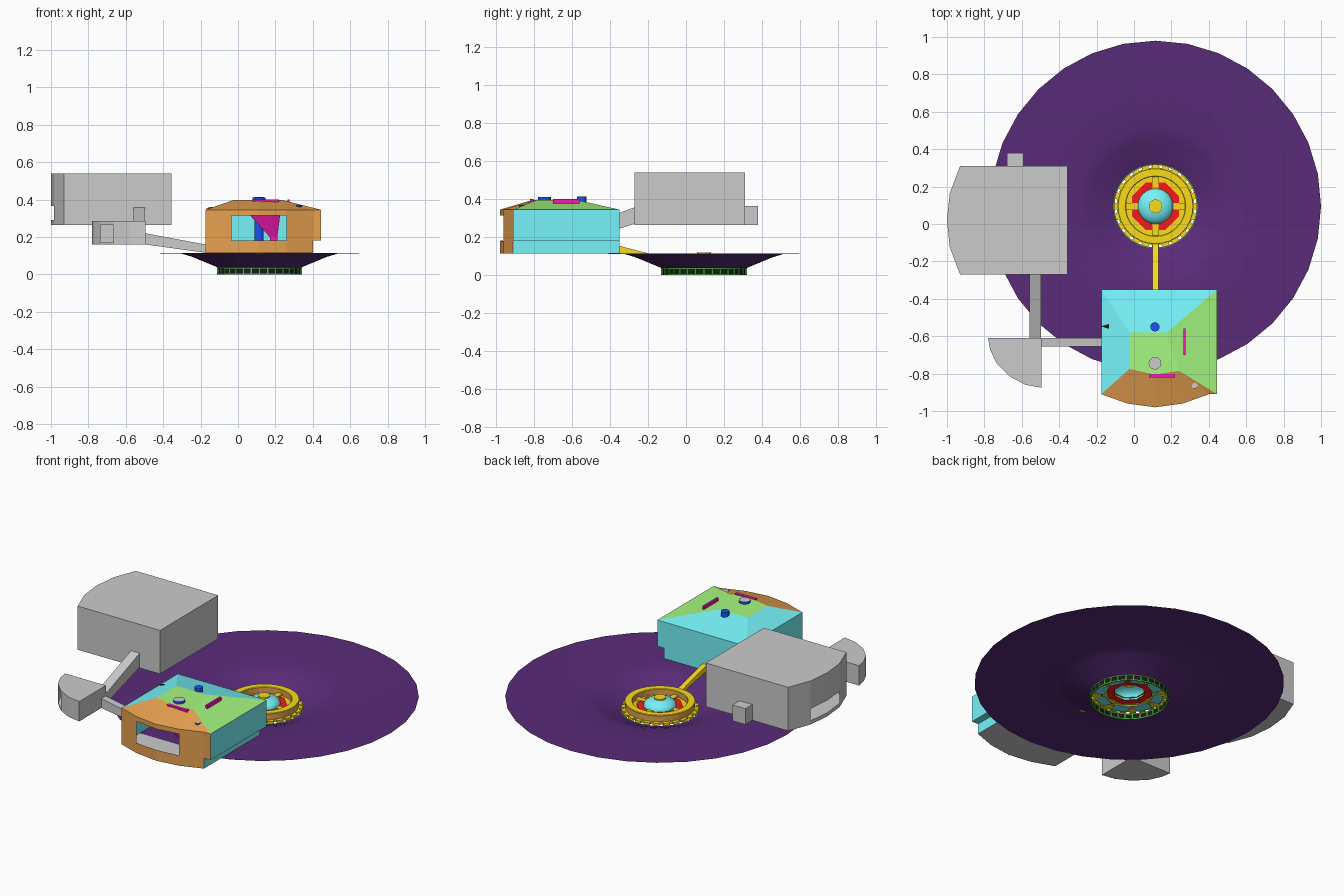
import bpy, bmesh
from math import sin, cos, pi

if "Cube" in bpy.data.objects:
    bpy.data.objects.remove(bpy.data.objects["Cube"])

COLORS = {
    "purple": (.10, .024, .19), "yellow": (.95, .72, .01), "orange": (.80, .36, .08),
    "cyan": (.18, .90, .95), "lime": (.38, .95, .22), "red": (.95, .01, .01),
    "blue": (.01, .09, .90), "magenta": (.90, .01, .45), "black": (.01, .01, .01),
    "green": (.10, .55, .06),
}
CX, CY = .115, .095   # centre of the dish


def material(key):
    m = bpy.data.materials.get(key) or bpy.data.materials.new(key)
    m.diffuse_color = (*COLORS[key], 1)
    m.use_nodes = True
    m.node_tree.nodes["Principled BSDF"].inputs["Base Color"].default_value = m.diffuse_color
    return m


def mesh(name, verts, faces, mat=None, smooth=False, normals=True):
    me = bpy.data.meshes.new(name)
    me.from_pydata(verts, [], faces)
    bm = bmesh.new()
    bm.from_mesh(me)
    bmesh.ops.remove_doubles(bm, verts=bm.verts, dist=1e-5)
    if normals:
        bmesh.ops.recalc_face_normals(bm, faces=bm.faces)
    for f in bm.faces:
        f.smooth = smooth
    bm.to_mesh(me)
    bm.free()
    if mat:
        me.materials.append(material(mat))
    ob = bpy.data.objects.new(name, me)
    bpy.context.collection.objects.link(ob)
    return ob


HEX = [(0, 1, 2, 3), (4, 5, 6, 7), (0, 1, 5, 4), (1, 2, 6, 5), (2, 3, 7, 6), (3, 0, 4, 7)]


def box(name, x0, x1, y0, y1, z0, z1, mat=None):
    v = [(x, y, z) for z in (z0, z1) for x, y in ((x0, y0), (x1, y0), (x1, y1), (x0, y1))]
    return mesh(name, v, HEX, mat)


def beam(name, axis, a, b, side0, side1, za, zb, mat=None):
    """Sloped passage along an axis; za, zb are (bottom, top) at each end."""
    v = []
    for t, (lo, hi) in ((a, za), (b, zb)):
        for s, z in ((side0, lo), (side1, lo), (side1, hi), (side0, hi)):
            v.append((t, s, z) if axis == "x" else (s, t, z))
    return mesh(name, v, HEX, mat)


def lathe(name, profile, seg=32, mat=None, smooth=False, c=(CX, CY), turn=0.):
    n = len(profile)
    v = [(c[0] + r * cos(2 * pi * i / seg + turn), c[1] + r * sin(2 * pi * i / seg + turn), z)
         for i in range(seg) for r, z in profile]
    f = [(i * n + j, (i + 1) % seg * n + j, (i + 1) % seg * n + j + 1, i * n + j + 1)
         for i in range(seg) for j in range(n - 1)]
    return mesh(name, v, f, mat, smooth)


def ring_boxes(name, count, r0, r1, half, z0, z1, mat, turn=0.):
    v, f = [], []
    for i in range(count):
        a = 2 * pi * i / count + turn
        o = len(v)
        for z in (z0, z1):
            for r, t in ((r0, -half), (r1, -half), (r1, half), (r0, half)):
                v.append((CX + r * cos(a) - t * sin(a), CY + r * sin(a) + t * cos(a), z))
        f += [tuple(k + o for k in q) for q in HEX]
    return mesh(name, v, f, mat)


def walls(name, pts, z0, z1, mat=None, windows=(), wz=(0, 0), closed=False, caps=False):
    """Vertical walls along a plan outline, with openings in the listed segments."""
    v, f = [], []
    for i in range(len(pts) if closed else len(pts) - 1):
        p, q = pts[i], pts[(i + 1) % len(pts)]
        for lo, hi in ([(z0, wz[0]), (wz[1], z1)] if i in windows else [(z0, z1)]):
            o = len(v)
            v += [(*p, lo), (*q, lo), (*q, hi), (*p, hi)]
            f.append((o, o + 1, o + 2, o + 3))
    if caps:
        for z in (z0, z1):
            f.append(tuple(range(len(v), len(v) + len(pts))))
            v += [(*p, z) for p in pts]
    return mesh(name, v, f, mat)


# Ground dish with sunken middle
lathe("ground_dish", [(.885, .115), (.62, .114), (.42, .112), (.36, .094), (.225, .038)],
      32, "purple", True)

# Slatted ring under the dish
lathe("vent_wall", [(.222, .038), (.222, .003)], 32, "black")
for nm, z in (("vent_rim_low", 0), ("vent_rim_high", .032)):
    lathe(nm, [(.22, z), (.227, z), (.227, z + .006), (.22, z + .006), (.22, z)], 32, "green")
ring_boxes("vent_posts", 32, .218, .226, .003, .003, .035, "green")

# Toothed collar around the pit
lathe("collar_base", [(.16, .04), (.208, .04), (.208, .054), (.16, .054)], 32, "yellow")
ring_boxes("collar_teeth", 24, .20, .222, .018, .04, .054, "yellow")
lathe("collar_outer_wall", [(.2, .05), (.2, .093)], 32, "orange")
lathe("collar_inner_wall", [(.16, .05), (.16, .093)], 32, "orange")
lathe("collar_top", [(.2, .087), (.203, .093), (.2, .096), (.162, .096), (.158, .093)], 32, "yellow")

# Pit floor and dome
lathe("pit_floor", [(.165, .058), (.125, .058)], 32, "yellow")
lathe("red_octagon", [(.09, .05), (.137, .05), (.137, .066), (.09, .066)], 8, "red", turn=pi / 8)
ring_boxes("floor_spokes", 4, .09, .16, .017, .052, .07, "yellow")
ring_boxes("under_plates", 8, .135, .195, .045, .034, .039, "cyan", pi / 8)
lathe("dome", [(.095, .05), (.095, .068)] + [(.095 * cos(a * pi / 12), .068 + .047 * sin(a * pi / 12))
      for a in range(1, 7)], 24, "cyan", True)
lathe("dome_cap", [(.036, .105), (.036, .119), (0, .119)], 16, "yellow")

# Sloped bridge to the main building
beam("bridge", "y", -.105, -.36, .10, .13, (.066, .09), (.118, .157), "yellow")

# Main building walls, window in the curved front
L, R, B, F = -.175, .445, -.35, -.91
front = [(L, F), (-.035, -.96), (.1125, -.98), (.26, -.96), (.40, F)]
walls("front_wall", front, .115, .345, "orange", (1, 2), (.18, .315))
walls("front_overhang", [(.40, F), (R, F)], .18, .345, "orange")
walls("side_and_back_walls", [(R, F), (R, B), (L, B), (L, F)], .18, .345, "cyan")
walls("lower_walls", [(.40, F), (.40, B), (L, B), (L, F)], .115, .18, "cyan")
mesh("overhang_underside", [(.40, F, .18), (R, F, .18), (R, B, .18), (.40, B, .18)],
     [(0, 1, 2, 3)], "cyan")
mesh("floor_apron", [(*p, .116) for p in front] + [(.40, -.73, .116), (L, -.73, .116)],
     [tuple(range(7))])
# Window frame strips
walls("window_sill", [(-.035, -.965), (.1125, -.978), (.26, -.965)], .175, .182, "orange")

# Hipped roof
H = .397
T1, T2, T3, M, T4 = (-.025, -.58, H), (.175, -.58, H), (.24, -.785, H), (.1125, -.805, H), (-.025, -.775, H)
E = [(*p, .345) for p in front]
BL, BR, FR = (L, B, .345), (R, B, .345), (R, F, .345)
mesh("roof_back_left", [BL, BR, T2, T1, T4, E[0]], [(0, 1, 2, 3), (0, 3, 4, 5)], "cyan", False)
mesh("roof_top_right", [T1, T4, M, T3, T2, BR, FR], [(0, 1, 2, 3, 4), (4, 3, 6, 5)], "lime")
mesh("roof_front", E + [FR, T3, M, T4],
     [(0, 1, 8), (1, 2, 7, 8), (2, 3, 6, 7), (3, 4, 6), (4, 5, 6)], "orange")

# Roof fittings
lathe("roof_pipe", [(.0, .18), (.025, .18), (.025, .415), (0, .415)], 12, "blue", c=(.112, -.55))
lathe("roof_vent", [(.034, .39), (.034, .412)], 12, "blue", c=(.112, -.745))
lathe("roof_vent_lid", [(.034, .412), (0, .412)], 12, c=(.112, -.745))
lathe("roof_stub", [(.016, .345), (.016, .37)], 10, "blue", c=(.325, -.865))
lathe("roof_stub_lid", [(.016, .37), (0, .37)], 10, c=(.325, -.865))
box("roof_bar_front", .08, .22, -.822, -.802, .375, .4, "magenta")
box("roof_bar_side", .264, .276, -.70, -.56, .365, .4, "magenta")
mesh("roof_notch", [(-.178, -.547, .352), (-.135, -.56, .362), (-.135, -.535, .362), (-.14, -.547, .352)],
     [(0, 1, 2), (0, 1, 3), (1, 2, 3), (2, 0, 3)], "black")

# Furnishings seen through the window
v = [(.145 + x, -.8 + y, .315) for x, y in ((-.08, -.06), (.08, -.06), (.08, .06), (-.08, .06))]
v += [(.19 + x, -.8 + y, .20) for x, y in ((-.02, -.02), (.02, -.02), (.02, .02), (-.02, .02))]
mesh("console", v, HEX, "magenta")
box("console_foot", .17, .21, -.82, -.78, .117, .20, "magenta")

# Large outbuilding, window in its curved side
big = [(-.93, -.27), (-.985, -.125), (-1, .02), (-.985, .165), (-.93, .31), (-.355, .31), (-.355, -.27)]
walls("large_outbuilding", big, .265, .54, None, (1, 2), (.29, .365), True, True)
box("large_back_porch", -.68, -.59, .31, .38, .265, .365)

# Small outbuilding with a quarter-round plan
small = [(-.78, -.61), (-.77, -.67), (-.735, -.745), (-.665, -.815), (-.58, -.86),
         (-.495, -.875), (-.495, -.61)]
walls("small_outbuilding", small, .16, .285, None, (2,), (.17, .265), True, True)

# Sloped passages between the buildings
beam("passage_large", "y", -.27, -.61, -.558, -.497, (.27, .358), (.165, .23))
beam("passage_main", "x", -.495, -.175, -.655, -.61, (.16, .22), (.116, .16))
